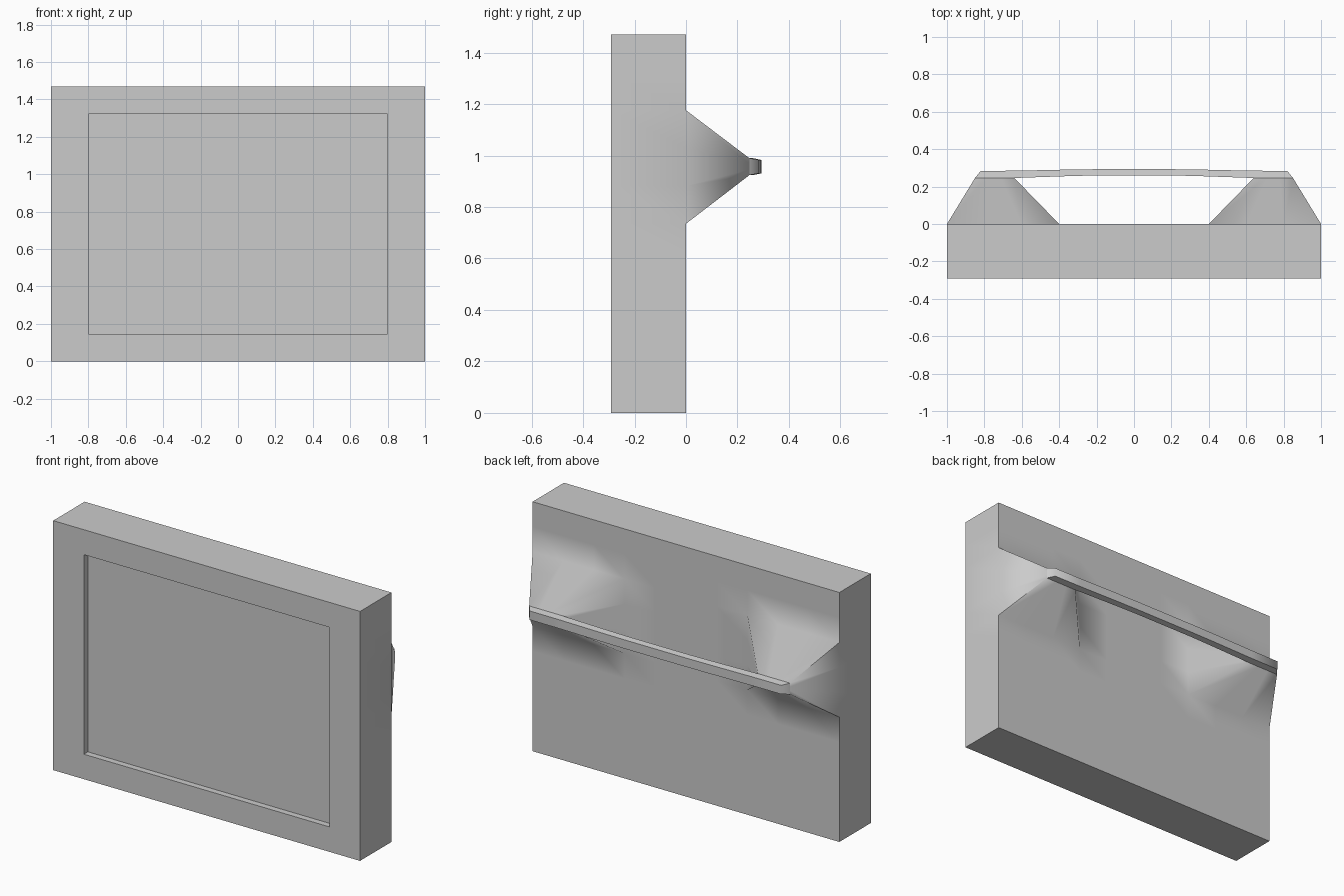
import bpy, bmesh
from mathutils import Vector

if "Cube" in bpy.data.objects:
    bpy.data.objects.remove(bpy.data.objects["Cube"])

W, D, H = 2.0, 0.292, 1.47
ZC = 0.957


def finish(bm, name):
    bmesh.ops.recalc_face_normals(bm, faces=bm.faces)
    me = bpy.data.meshes.new(name)
    bm.to_mesh(me)
    bm.free()
    ob = bpy.data.objects.new(name, me)
    bpy.context.collection.objects.link(ob)
    bpy.ops.object.select_all(action='DESELECT')
    ob.select_set(True)
    bpy.context.view_layer.objects.active = ob
    bpy.ops.object.shade_smooth_by_angle(angle=1.08)
    return ob


def extrude(bm, side, x0, x1, z0, z1):
    """Extrude the grid faces on one side (-1 front, 1 back) inside a rectangle."""
    bm.normal_update()
    faces = []
    for f in bm.faces:
        c = f.calc_center_median()
        if f.normal.y * side > 0.9 and x0 < c.x < x1 and z0 < c.z < z1:
            faces.append(f)
    res = bmesh.ops.extrude_face_region(bm, geom=faces)
    left = [f for f in faces if f.is_valid]
    if left:
        bmesh.ops.delete(bm, geom=left, context='FACES_ONLY')
    return [g for g in res['geom'] if isinstance(g, bmesh.types.BMVert)]


# Panel body: a box on a 10 x 10 grid
bm = bmesh.new()
bmesh.ops.create_cube(bm, size=1)
long_edges = [e for e in bm.edges if abs(e.verts[0].co.y - e.verts[1].co.y) < 0.1]
bmesh.ops.subdivide_edges(bm, edges=long_edges, cuts=9, use_grid_fill=True)
for v in bm.verts:
    v.co = Vector((v.co.x * W, (v.co.y - 0.5) * D, (v.co.z + 0.5) * H))

# Shallow recess in the front
for v in extrude(bm, -1, -0.8, 0.8, 0.147, 1.323):
    v.co.y += 0.037

# Two tapered mounts on the back
for s in (-1, 1):
    xa, xb = sorted((s * 0.4, s * 1.0))
    for v in extrude(bm, 1, xa, xb, 0.735, 1.176):
        v.co.x = s * 0.745 + (v.co.x - s * 0.7) * 0.35
        v.co.z = ZC + (v.co.z - ZC) * 0.15
        v.co.y = 0.246
finish(bm, "panel")

# Slightly bowed handle bar: (inner x, inner y, outer x, outer y)
half = [(0.85, 0.246, 0.82, 0.284), (0.64, 0.246, 0.63, 0.285),
        (0.35, 0.256, 0.35, 0.291), (0.2, 0.26, 0.2, 0.293)]
stations = [(-a, b, -c, d) for a, b, c, d in half] + half[::-1]
bm = bmesh.new()
rings = []
for xi, yi, xo, yo in stations:
    pts = [(xi, yi, ZC - 0.033), (xo, yo, ZC - 0.026),
           (xo, yo, ZC + 0.026), (xi, yi, ZC + 0.033)]
    rings.append([bm.verts.new(p) for p in pts])
for a, b in zip(rings, rings[1:]):
    for i in range(4):
        j = (i + 1) % 4
        bm.faces.new((a[i], a[j], b[j], b[i]))
bm.faces.new(rings[0])
bm.faces.new(rings[-1])
finish(bm, "handle_bar")
